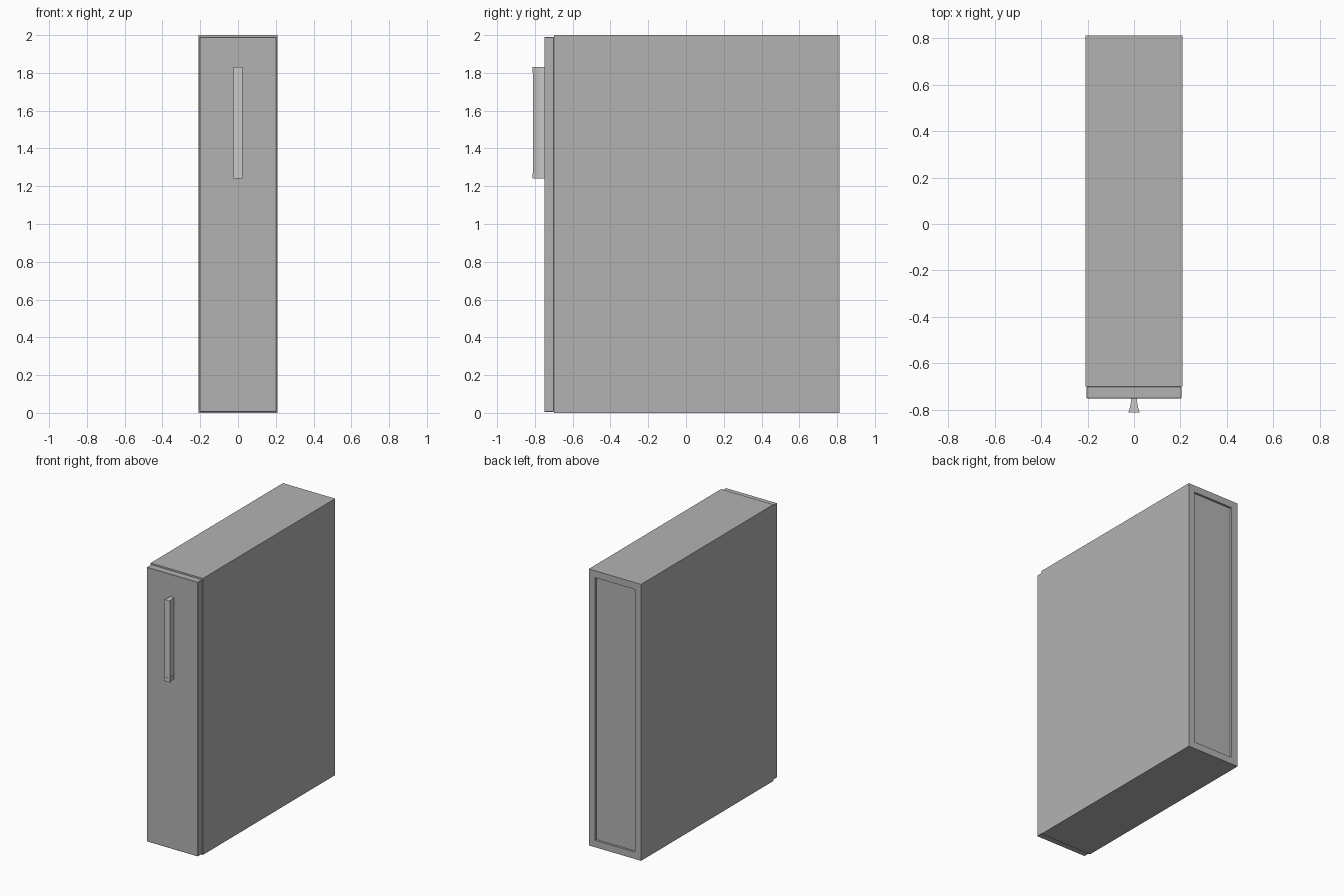
import bpy, bmesh

if "Cube" in bpy.data.objects:
    bpy.data.objects.remove(bpy.data.objects["Cube"])


def finish(name, bm, mat=None):
    bmesh.ops.recalc_face_normals(bm, faces=bm.faces[:])
    me = bpy.data.meshes.new(name)
    bm.to_mesh(me)
    bm.free()
    if mat:
        me.materials.append(mat)
    ob = bpy.data.objects.new(name, me)
    bpy.context.collection.objects.link(ob)
    return ob


def box(name, x0, x1, y0, y1, z0, z1, mat=None, bevel=0):
    bm = bmesh.new()
    bmesh.ops.create_cube(bm, size=1)
    for v in bm.verts:
        v.co = ((x0 + x1) / 2 + v.co.x * (x1 - x0),
                (y0 + y1) / 2 + v.co.y * (y1 - y0),
                (z0 + z1) / 2 + v.co.z * (z1 - z0))
    if bevel:
        bmesh.ops.bevel(bm, geom=bm.edges[:], offset=bevel, segments=1, affect='EDGES')
    return finish(name, bm, mat)


def prism(name, profile, z0, z1, mat=None):
    """Extrude an (x, y) outline from z0 to z1."""
    bm = bmesh.new()
    lo, hi = [[bm.verts.new((x, y, z)) for x, y in profile] for z in (z0, z1)]
    for i in range(len(profile)):
        j = (i + 1) % len(profile)
        bm.faces.new((lo[i], lo[j], hi[j], hi[i]))
    bm.faces.new(lo)
    bm.faces.new(hi)
    return finish(name, bm, mat)


dark = bpy.data.materials.new("dark_grey")
dark.diffuse_color = (0.45, 0.45, 0.45, 1)
dark.use_nodes = True
dark.node_tree.nodes["Principled BSDF"].inputs["Base Color"].default_value = dark.diffuse_color

W, F, B, H, T = 0.209, -0.70, 0.812, 2.0, 0.05

# Carcass: one continuous tube, open at front and back
bm = bmesh.new()
loops = []
for y in (F, B):
    for w, z0, z1 in ((W, 0, H), (W - T, T, H - T)):
        loops.append([bm.verts.new((x, y, z)) for x, z in
                      ((-w, z0), (w, z0), (w, z1), (-w, z1))])
fo, fi, bo, bi = loops
for a, b in ((fo, bo), (bo, bi), (bi, fi), (fi, fo)):
    for i in range(4):
        j = (i + 1) % 4
        bm.faces.new((a[i], a[j], b[j], b[i]))
finish("carcass", bm, dark)

# Recessed back panel
box("back_panel", -W + T, W - T, B - 0.04, B - 0.015, T, H - T, dark)

# Door with a very slim chamfer
box("door", -0.204, 0.204, -0.75, F, 0.006, 1.99, dark, 0.002)

# Flared pull handle: grip with two slightly prouder end pieces
half = [(0.013, -0.748), (0.014, -0.77), (0.018, -0.79), (0.025, -0.812)]


def handle_part(name, z0, z1, inset):
    right = [(x - inset, y + (inset if y < -0.8 else 0)) for x, y in half]
    prism(name, right + [(-x, y) for x, y in reversed(right)], z0, z1)


handle_part("handle_grip", 1.27, 1.80, 0.002)
handle_part("handle_end_bottom", 1.24, 1.27, 0)
handle_part("handle_end_top", 1.80, 1.83, 0)
